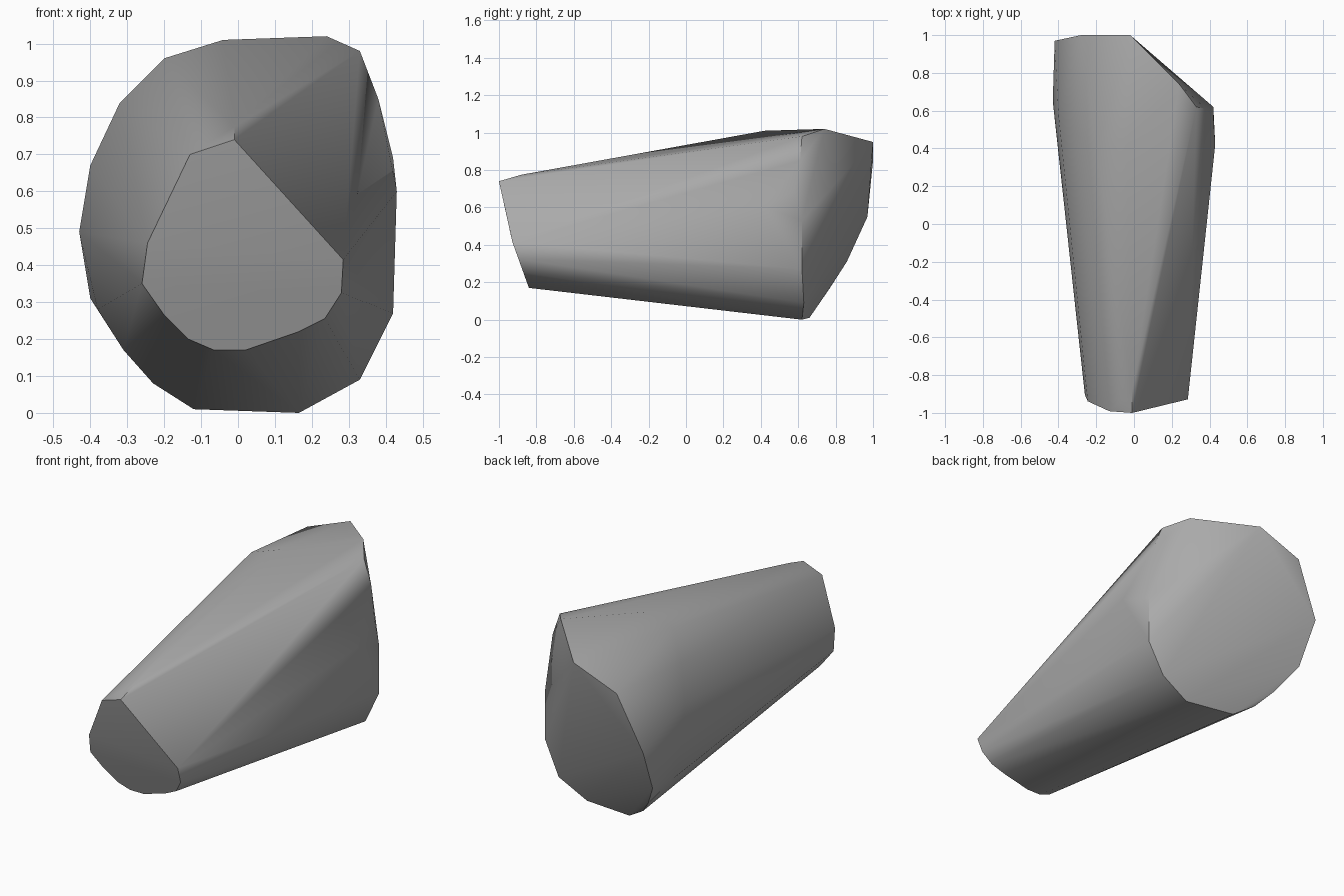
import bpy, bmesh, math

cube = bpy.data.objects.get("Cube")
if cube:
    bpy.data.objects.remove(cube, do_unlink=True)

grey = bpy.data.materials.new("stone_grey")
grey.use_nodes = True
colour = (0.4, 0.4, 0.4, 1)
grey.diffuse_color = colour
grey.node_tree.nodes["Principled BSDF"].inputs["Base Color"].default_value = colour

# Narrow end: outline in x and z, tilted back towards the bottom
narrow_outline = [(-.01, .74), (-.13, .70), (-.245, .46), (-.26, .35), (-.2, .265),
                  (-.135, .2), (-.065, .17), (.02, .17), (.165, .22), (.235, .255),
                  (.28, .325), (.285, .415)]


def narrow_depth(z):
    return -1 + .22 * (.74 - z) if z > .42 else -.93 + .36 * (.42 - z)


points = [(x, narrow_depth(z), z) for x, z in narrow_outline]

# Wide end: slanted cap
points += [(-.02, 1, .95), (-.28, 1, .85), (-.42, .97, .55), (-.4, .86, .31),
           (-.31, .77, .17), (-.23, .7, .08), (-.12, .66, .01), (.165, .62, 0),
           (.33, .63, .09), (.42, .62, .27), (.42, .62, .53), (.33, .62, .98),
           (.24, .74, 1.02)]

# Shoulder: slight swelling ahead of the cap
points += [(-.04, .42, 1.01), (-.2, .4, .96), (-.32, .5, .84), (-.4, .58, .67),
           (-.43, .65, .49), (-.38, .65, .28), (.38, .61, .85), (.42, .58, .69),
           (.43, .42, .6), (-.01, -.88, .775)]

# Wrap the outlines in one faceted body
mesh = bpy.data.meshes.new("tapered_body")
bm = bmesh.new()
for p in points:
    bm.verts.new(p)
hull = bmesh.ops.convex_hull(bm, input=bm.verts)
loose = {v for v in hull["geom_interior"] if isinstance(v, bmesh.types.BMVert)}
bmesh.ops.delete(bm, geom=list(loose), context="VERTS")
bmesh.ops.dissolve_limit(bm, angle_limit=math.radians(2), verts=bm.verts, edges=bm.edges)
bmesh.ops.recalc_face_normals(bm, faces=bm.faces)
bm.to_mesh(mesh)
bm.free()

body = bpy.data.objects.new("tapered_body", mesh)
bpy.context.collection.objects.link(body)
mesh.materials.append(grey)
bpy.context.view_layer.objects.active = body
body.select_set(True)
bpy.ops.object.shade_smooth_by_angle(angle=math.radians(40))
